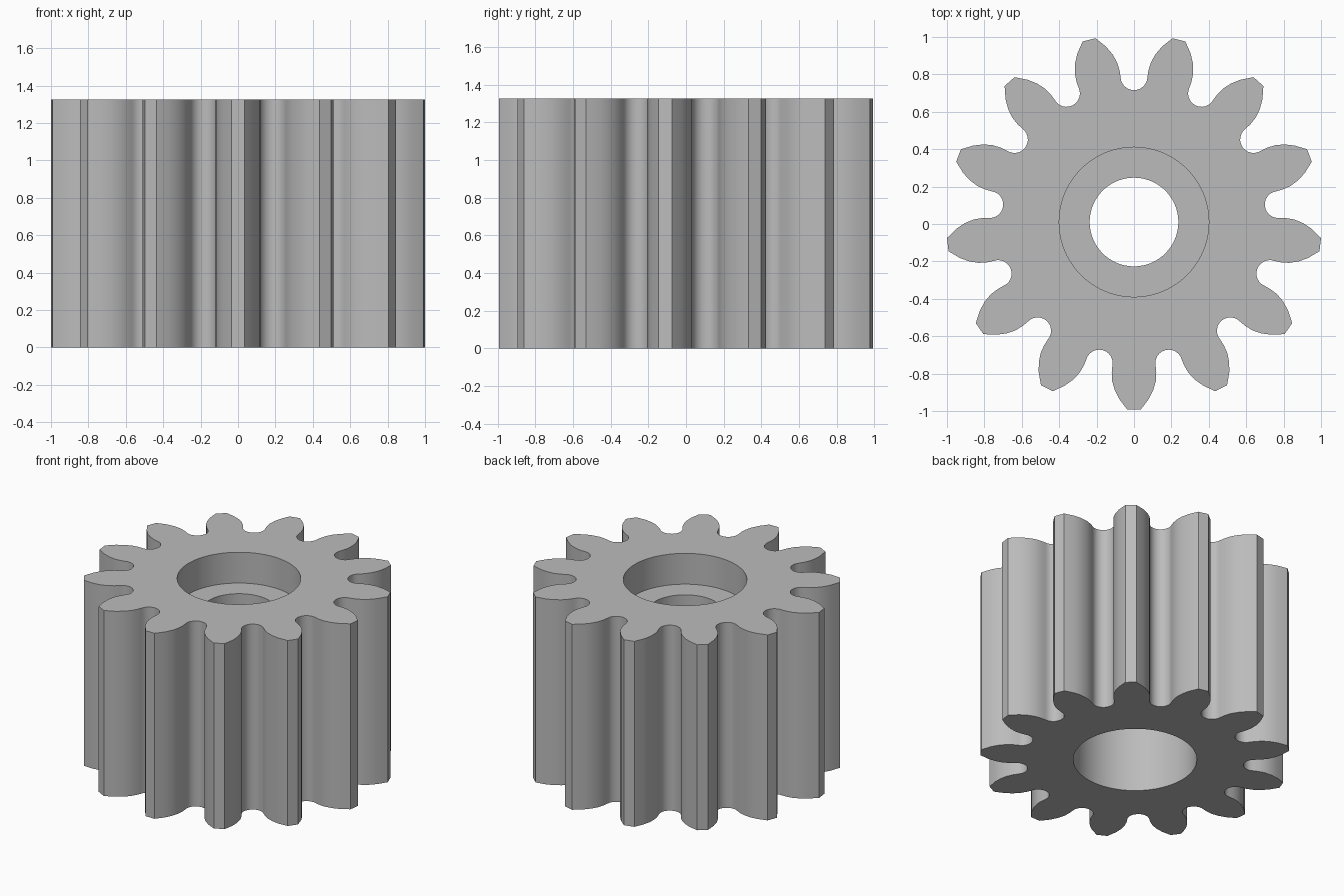
import bpy
import bmesh
from math import sin, cos, radians, tau

TEETH = 13
HEIGHT = 1.325
CENTER_Y = 0.0105

cube = bpy.data.objects.get("Cube")
if cube:
    bpy.data.objects.remove(cube, do_unlink=True)

# Plain grey material
grey = bpy.data.materials.new("plain_grey")
grey.use_nodes = True
color = (0.5, 0.5, 0.5, 1)
grey.diffuse_color = color
grey.node_tree.nodes["Principled BSDF"].inputs["Base Color"].default_value = color

# Half of one tooth gap: round root, then flank up to the tooth tip
half = [(0.072 * sin(radians(a)), 0.777 - 0.072 * cos(radians(a)))
        for a in range(0, 91, 15)]
half += [(0.077, 0.81), (0.09, 0.853), (0.115, 0.897),
         (0.15, 0.938), (0.2055, 0.9825)]
gap = [(-x, y) for x, y in reversed(half[1:])] + half

# Whole outline: the gap repeated around the axis
outline = []
for i in range(TEETH):
    c, s = cos(-tau * i / TEETH), sin(-tau * i / TEETH)
    outline += [(x * c - y * s, x * s + y * c) for x, y in gap]

bm = bmesh.new()


def ring(points, z):
    return [bm.verts.new((x, y + CENTER_Y, z)) for x, y in points]


def bridge(a, b):
    for i in range(len(a)):
        j = (i + 1) % len(a)
        bm.faces.new((a[i], a[j], b[j], b[i]))


def loop_edges(verts):
    return [bm.edges.get((verts[i - 1], verts[i])) for i in range(len(verts))]


def circle(r, n=96):
    return [(r * cos(tau * i / n), r * sin(tau * i / n)) for i in range(n)]


# Toothed outer wall
outer = [ring(outline, 0), ring(outline, HEIGHT)]
bridge(*outer)

# Stepped bore: wide recesses above and below a narrower collar
profile = [(0.4, 0), (0.4, 0.88), (0.237, 0.88),
           (0.237, 1.105), (0.4, 1.105), (0.4, HEIGHT)]
bore = [ring(circle(r), z) for r, z in profile]
for a, b in zip(bore, bore[1:]):
    bridge(a, b)

# Flat end faces between teeth and bore
for rim, hole, z in ((outer[0], bore[0], -1), (outer[1], bore[-1], 1)):
    bmesh.ops.triangle_fill(bm, use_beauty=True, normal=(0, 0, z),
                            edges=loop_edges(rim) + loop_edges(hole))
bmesh.ops.recalc_face_normals(bm, faces=bm.faces[:])

mesh = bpy.data.meshes.new("pinion_gear")
bm.to_mesh(mesh)
bm.free()
mesh.materials.append(grey)
gear = bpy.data.objects.new("pinion_gear", mesh)
bpy.context.collection.objects.link(gear)

bpy.ops.object.select_all(action="DESELECT")
gear.select_set(True)
bpy.context.view_layer.objects.active = gear
bpy.ops.object.shade_smooth_by_angle(angle=radians(28))
